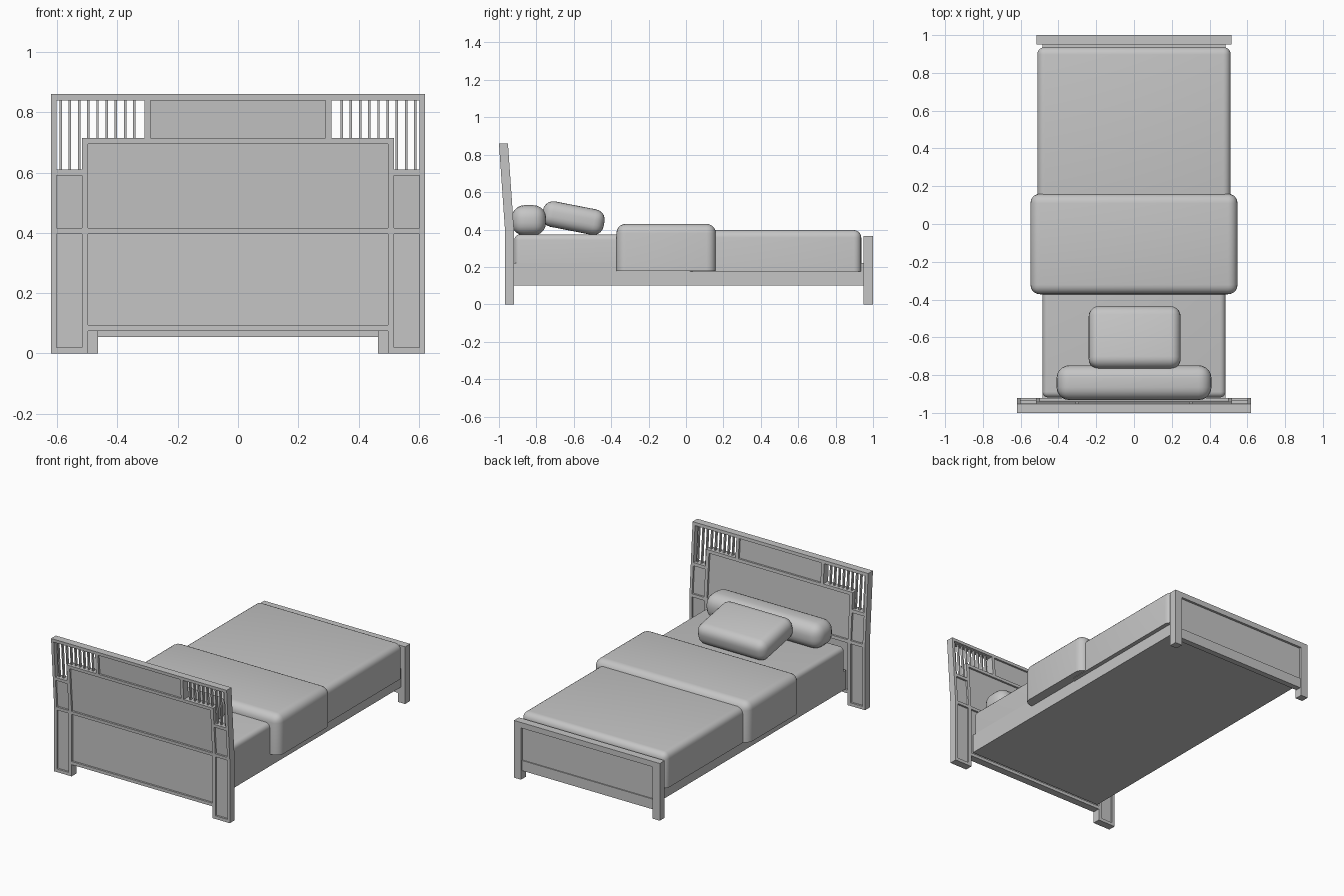
import bpy, bmesh, math
from mathutils import Matrix

if "Cube" in bpy.data.objects:
    bpy.data.objects.remove(bpy.data.objects["Cube"])

grey = bpy.data.materials.new("plain grey")
grey.diffuse_color = (0.56, 0.56, 0.56, 1)
grey.use_nodes = True
grey.node_tree.nodes["Principled BSDF"].inputs["Base Color"].default_value = grey.diffuse_color


def finish(name, bm):
    bmesh.ops.recalc_face_normals(bm, faces=bm.faces)
    me = bpy.data.meshes.new(name)
    bm.to_mesh(me)
    bm.free()
    me.materials.append(grey)
    ob = bpy.data.objects.new(name, me)
    bpy.context.collection.objects.link(ob)
    return ob


def add_box(bm, x0, x1, y0, y1, z0, z1):
    m = Matrix.Translation(((x0 + x1) / 2, (y0 + y1) / 2, (z0 + z1) / 2))
    m = m @ Matrix.Diagonal((x1 - x0, y1 - y0, z1 - z0, 1))
    return bmesh.ops.create_cube(bm, size=1, matrix=m)["verts"]


def boxes(name, items):
    bm = bmesh.new()
    for b in items:
        add_box(bm, *b)
    return finish(name, bm)


def both(x0, x1, *rest):
    """The same box on the right and on the left."""
    return [(x0, x1, *rest), (-x1, -x0, *rest)]


BEND = 0.40


def leaning(name, items):
    """Headboard part: boxes that tilt backwards above the bend height."""
    bm = bmesh.new()
    for b in items:
        add_box(bm, *b)
    bmesh.ops.bisect_plane(bm, geom=bm.verts[:] + bm.edges[:] + bm.faces[:],
                           plane_co=(0, 0, BEND), plane_no=(0, 0, 1))
    for v in bm.verts:
        v.co.y -= 0.032 * max(0, v.co.z - BEND) / (0.86 - BEND)
    return finish(name, bm)


def soft(name, box, radius, segs=5, open_bottom=False, tilt=0):
    """Rounded cushion-like block; open_bottom keeps the hem edges square."""
    bm = bmesh.new()
    add_box(bm, *box)
    edges = [e for e in bm.edges
             if not (open_bottom and all(v.co.z < box[4] + 1e-4 for v in e.verts))]
    bmesh.ops.bevel(bm, geom=edges, offset=radius, segments=segs,
                    profile=0.5, affect='EDGES', clamp_overlap=True)
    if tilt:
        c = [(box[i] + box[i + 1]) / 2 for i in (0, 2, 4)]
        bmesh.ops.rotate(bm, verts=bm.verts, cent=c,
                         matrix=Matrix.Rotation(tilt, 3, 'X'))
    ob = finish(name, bm)
    bpy.ops.object.select_all(action='DESELECT')
    bpy.context.view_layer.objects.active = ob
    ob.select_set(True)
    bpy.ops.object.shade_smooth_by_angle(angle=math.radians(40))
    return ob


# Headboard frame, full depth
F = (-0.968, -0.92)
leaning("headboard_outer_posts", both(0.602, 0.62, *F, 0, 0.84))
leaning("headboard_inner_posts", both(0.497, 0.518, *F, 0, 0.715))
leaning("headboard_top_rail", [(-0.62, 0.62, *F, 0.84, 0.86)])
leaning("headboard_main_rails", [(-0.497, 0.497, *F, z, z + 0.02)
                                 for z in (0.075, 0.396, 0.695)])
leaning("headboard_side_rails", [b for z in (0, 0.396, 0.59)
                                 for b in both(0.518, 0.602, *F, z, z + 0.02)])
leaning("headboard_short_uprights", both(0.29, 0.31, *F, 0.715, 0.84))

# Recessed panels
P = (-0.956, -0.932)
leaning("headboard_main_panel", [(-0.497, 0.497, *P, 0.095, 0.695)])
leaning("headboard_side_panels", both(0.518, 0.602, *P, 0.02, 0.59))
leaning("headboard_top_panel", [(-0.29, 0.29, *P, 0.715, 0.84)])

# Slats; the outer three reach lower
slats = []
for i in range(9):
    x = 0.588 - 0.0305 * i
    slats += both(x - 0.004, x + 0.004, -0.952, -0.936,
                  0.61 if x > 0.518 else 0.715, 0.84)
leaning("headboard_slats", slats)

# Footboard
boxes("footboard_legs", both(0.465, 0.515, 0.95, 1.0, 0, 0.365))
boxes("footboard_rails", [(-0.465, 0.465, 0.95, 1.0, 0.33, 0.365),
                          (-0.465, 0.465, 0.955, 0.992, 0.055, 0.12)])
boxes("footboard_panel", [(-0.465, 0.465, 0.962, 0.985, 0.12, 0.33)])

# Base and bedding
boxes("bed_base", [(-0.485, 0.485, -0.92, 0.955, 0.10, 0.22)])
soft("mattress", (-0.485, 0.485, -0.918, 0.93, 0.22, 0.374), 0.03, open_bottom=True)
soft("duvet", (-0.512, 0.512, 0.02, 0.937, 0.175, 0.397), 0.04, open_bottom=True)
soft("folded_throw", (-0.548, 0.548, -0.372, 0.16, 0.178, 0.43), 0.05, open_bottom=True)

# Pillows
soft("bolster_pillow", (-0.41, 0.41, -0.932, -0.748, 0.368, 0.53), 0.068)
soft("front_pillow", (-0.24, 0.247, -0.77, -0.435, 0.392, 0.53), 0.055,
     tilt=math.radians(-11))
